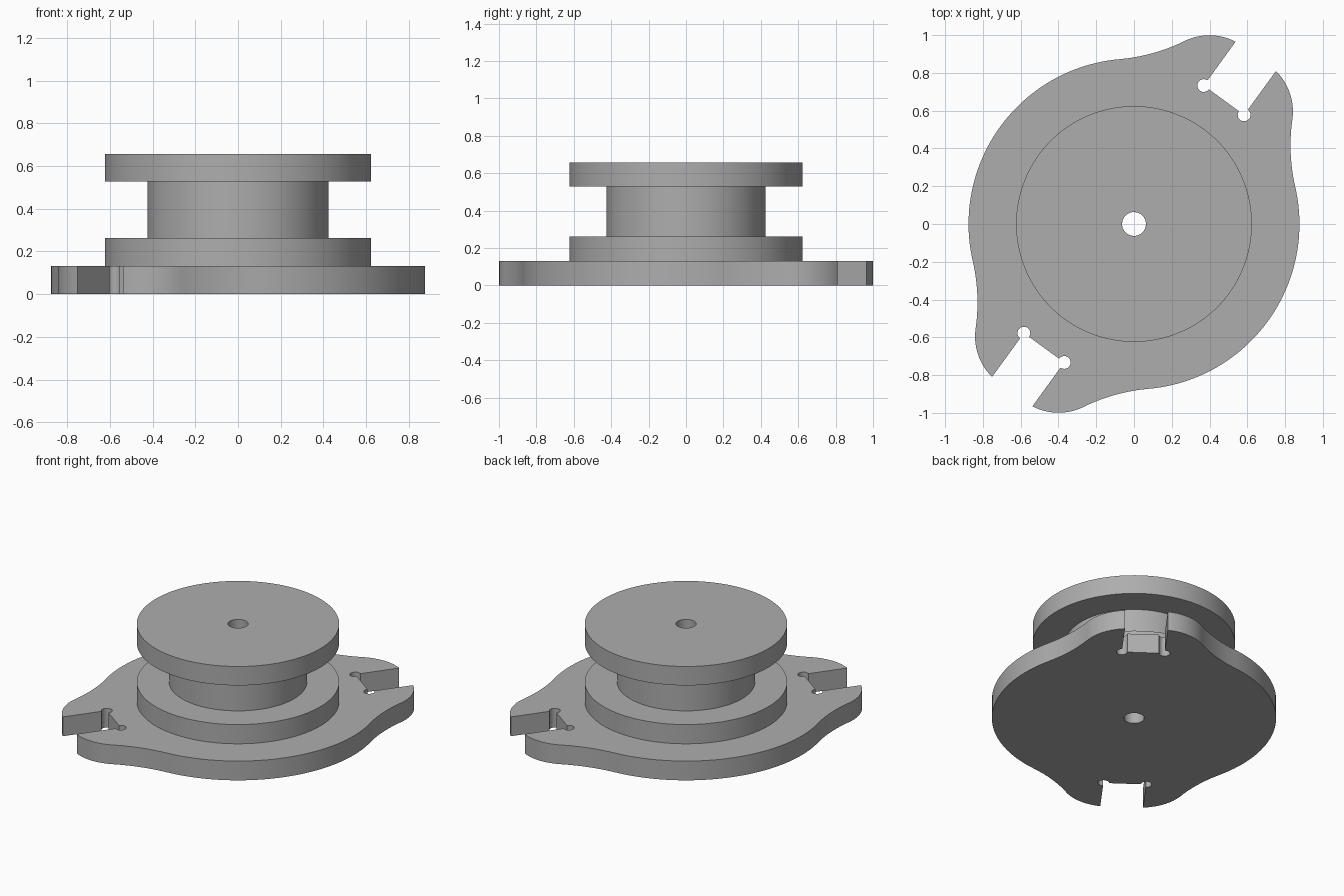
import bpy
import bmesh
from math import sin, cos, atan2, hypot, radians, pi, sqrt
from mathutils import Matrix, Vector

cube = bpy.data.objects.get("Cube")
if cube:
    bpy.data.objects.remove(cube, do_unlink=True)

SEGMENTS = 128
BORE = 0.063
PLATE_TOP = 0.131

grey = bpy.data.materials.new("plain_grey")
grey.use_nodes = True
grey.diffuse_color = (0.42, 0.42, 0.42, 1)
grey.node_tree.nodes["Principled BSDF"].inputs["Base Color"].default_value = grey.diffuse_color


def finish(bm, name):
    """Turn a bmesh into a smooth-shaded object with crisp edges."""
    bmesh.ops.recalc_face_normals(bm, faces=bm.faces)
    mesh = bpy.data.meshes.new(name)
    bm.to_mesh(mesh)
    bm.free()
    mesh.materials.append(grey)
    obj = bpy.data.objects.new(name, mesh)
    bpy.context.collection.objects.link(obj)
    bpy.ops.object.select_all(action="DESELECT")
    obj.select_set(True)
    bpy.context.view_layer.objects.active = obj
    bpy.ops.object.shade_smooth_by_angle(angle=radians(30))
    return obj


def arc(centre, radius, start, end, steps):
    """Points along an arc, both ends included."""
    return [Vector((centre[0] + radius * cos(a), centre[1] + radius * sin(a)))
            for a in (start + (end - start) * i / steps for i in range(steps + 1))]


def quarter_outline(body, half_slot, floor, relief, lobe, lobe_radius, blend_angle):
    """One side of a slotted lobe, from the slot floor out to the round body."""
    # relief hole in the slot corner
    points = arc((floor, half_slot), relief, -pi / 2, -2 * pi, 16)
    # concave blend that touches both the body and the lobe
    out = Vector((cos(blend_angle), sin(blend_angle)))
    gap = out * body - lobe
    blend = (gap.length_squared - lobe_radius ** 2) / (2 * (lobe_radius - gap.dot(out)))
    centre = out * (body + blend)
    to_lobe = lobe - centre
    # rounded lobe from the slot mouth to the blend
    rise = half_slot - lobe.y
    mouth = atan2(rise, sqrt(lobe_radius ** 2 - rise ** 2))
    points += arc(lobe, lobe_radius, mouth, atan2(-to_lobe.y, -to_lobe.x), 20)
    points += arc(centre, blend, atan2(to_lobe.y, to_lobe.x), atan2(-out.y, -out.x), 20)[1:]
    return points


# Base plate: round body with two opposite slotted lobes
BODY = 0.876
BLEND_ANGLE = radians(41)
quarter = quarter_outline(BODY, 0.132, 0.81, 0.034, Vector((0.80, 0.088)), 0.30, BLEND_ANGLE)
side = arc((0, 0), BODY, BLEND_ANGLE, pi - BLEND_ANGLE, 48)[1:-1]
half = quarter + side + [Vector((-p.x, p.y)) for p in reversed(quarter)]
outline = half + [-p for p in half]

bm = bmesh.new()
for loop in (outline, arc((0, 0), BORE, 0, 2 * pi, 48)[:-1]):
    verts = [bm.verts.new((p.x, p.y, 0)) for p in loop]
    for i, v in enumerate(verts):
        bm.edges.new((verts[i - 1], v))
bmesh.ops.triangle_fill(bm, use_beauty=True, use_dissolve=False, edges=bm.edges[:])
top = bmesh.ops.extrude_face_region(bm, geom=bm.faces[:])["geom"]
bmesh.ops.translate(bm, vec=(0, 0, PLATE_TOP),
                    verts=[g for g in top if isinstance(g, bmesh.types.BMVert)])
bmesh.ops.rotate(bm, matrix=Matrix.Rotation(radians(54), 3, "Z"), verts=bm.verts)
finish(bm, "base_plate")

# Spool: two flanges and a hub turned around the bore
FLANGE, HUB = 0.624, 0.425
profile = [(BORE, PLATE_TOP), (FLANGE, PLATE_TOP), (FLANGE, 0.262), (HUB, 0.262),
           (HUB, 0.528), (FLANGE, 0.528), (FLANGE, 0.657), (BORE, 0.657)]
bm = bmesh.new()
verts = [bm.verts.new((r, 0, z)) for r, z in profile]
edges = [bm.edges.new((verts[i - 1], v)) for i, v in enumerate(verts)]
bmesh.ops.spin(bm, geom=verts + edges, axis=(0, 0, 1), cent=(0, 0, 0),
               angle=2 * pi, steps=SEGMENTS, use_merge=True)
bmesh.ops.remove_doubles(bm, verts=bm.verts, dist=0.0001)
finish(bm, "spool")
